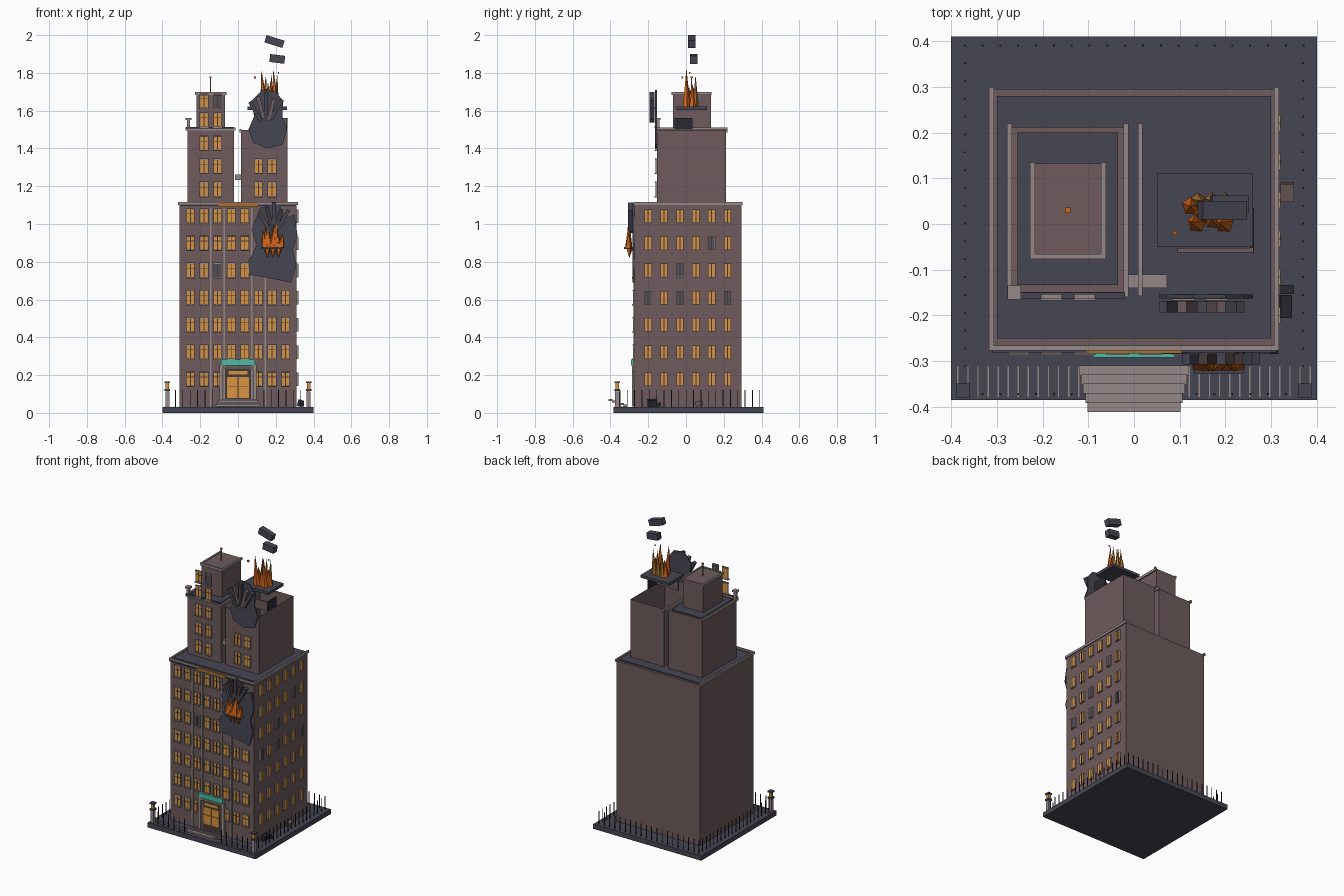
import bpy, bmesh, math, random
from mathutils import Matrix, Vector, Euler

random.seed(4)
default_cube = bpy.data.objects.get("Cube")
if default_cube:
    bpy.data.objects.remove(default_cube, do_unlink=True)


def material(name, red, green, blue):
    """Flat material from display colour values, converted to linear."""
    colour = [((c / 255 + 0.055) / 1.055) ** 2.4 for c in (red, green, blue)] + [1]
    mat = bpy.data.materials.new(name)
    mat.use_nodes = True
    mat.diffuse_color = colour
    mat.node_tree.nodes["Principled BSDF"].inputs["Base Color"].default_value = colour
    return mat


wall = material("wall brown", 110, 91, 93)
trim = material("pale stone", 150, 137, 136)
slate = material("slate", 70, 70, 83)
iron = material("dark iron", 42, 42, 50)
lit = material("lit window", 215, 148, 64)
unlit = material("unlit window", 84, 80, 90)
fire = material("fire orange", 208, 100, 25)
teal = material("teal awning", 75, 188, 163)
burnt = material("burnt brown", 70, 56, 56)
ochre = material("ochre", 165, 112, 48)


class Part:
    """Collects simple solids into one object."""

    def __init__(self, name, mat):
        self.name, self.mat, self.bm = name, mat, bmesh.new()

    def box(self, x, y, z, turn=None):
        """Box spanning three (low, high) ranges, optionally turned about its centre."""
        centre = Vector([sum(r) / 2 for r in (x, y, z)])
        size = [r[1] - r[0] for r in (x, y, z)]
        spin = Euler(turn).to_matrix().to_4x4() if turn else Matrix()
        matrix = Matrix.Translation(centre) @ spin @ Matrix.Diagonal(size + [1])
        bmesh.ops.create_cube(self.bm, size=1, matrix=matrix)
        return self

    def block(self, x, y, z, w, d, h, turn=None):
        """Box given by its centre and size."""
        return self.box((x - w / 2, x + w / 2), (y - d / 2, y + d / 2),
                        (z - h / 2, z + h / 2), turn)

    def spike(self, x, y, z, radius, height, lean=0):
        matrix = Matrix.Translation((x, y, z)) @ Euler((0, lean, lean)).to_matrix().to_4x4()
        matrix = matrix @ Matrix.Translation((0, 0, height / 2))
        bmesh.ops.create_cone(self.bm, cap_ends=True, segments=5, radius1=radius,
                              radius2=0, depth=height, matrix=matrix)

    def slab(self, outline, y, depth):
        """Upright ragged plate from an x, z outline."""
        face = self.bm.faces.new([self.bm.verts.new((x, y, z)) for x, z in outline])
        grown = bmesh.ops.extrude_face_region(self.bm, geom=[face])["geom"]
        verts = [v for v in grown if isinstance(v, bmesh.types.BMVert)]
        bmesh.ops.translate(self.bm, verts=verts, vec=(0, -depth, 0))
        bmesh.ops.recalc_face_normals(self.bm, faces=self.bm.faces[:])
        return self

    def open_top(self):
        """Removes the upward faces, leaving a roofless shell."""
        tops = [f for f in self.bm.faces if f.normal.z > .5]
        bmesh.ops.delete(self.bm, geom=tops, context="FACES")
        return self

    def done(self):
        mesh = bpy.data.meshes.new(self.name)
        self.bm.to_mesh(mesh)
        self.bm.free()
        mesh.materials.append(self.mat)
        obj = bpy.data.objects.new(self.name, mesh)
        bpy.context.collection.objects.link(obj)


# Ground slab and building masses; the right tower is a burnt-out shell
Part("ground_slab", slate).box((-.4, .4), (-.385, .41), (0, .032)).done()
Part("main_block", wall).box((-.31, .31), (-.272, .295), (.03, 1.105)).done()
Part("left_tower", wall).box((-.267, -.02), (-.153, .212), (1.1, 1.5)).done()
Part("right_tower", wall).box((.015, .262), (-.153, .212), (1.1, 1.498)).open_top().done()
Part("top_tower", wall).box((-.22, -.07), (-.07, .132), (1.49, 1.695)).done()

# Roof plates
roofs = Part("roof_plates", slate)
roofs.box((-.3, .3), (-.25, .28), (1.1, 1.112))
roofs.box((-.255, -.035), (-.133, .2), (1.49, 1.506)).done()

# Cornices along left, right and front of each mass
cornice = Part("cornices", trim)
for x0, x1, y0, y1, z in ((-.317, .317, -.277, .3, 1.1),
                          (-.278, -.012, -.16, .22, 1.494),
                          (-.227, -.061, -.077, .134, 1.684)):
    w, h = .011, .016
    cornice.box((x0, x0 + w), (y0, y1), (z, z + h))
    cornice.box((x1 - w, x1), (y0, y1), (z, z + h))
    cornice.box((x0, x1), (y0, y0 + w), (z, z + h))
cornice.box((.009, .019), (-.157, .22), (1.485, 1.502)).done()
ledge = Part("cornice_ledges", slate)
ledge.box((-.31, .31), (-.281, -.27), (1.095, 1.103))
ledge.box((-.275, -.02), (-.163, -.15), (1.502, 1.514)).done()

# Windows
glow, dim = Part("lit_panes", lit), Part("unlit_panes", unlit)
bars, stone = Part("window_bars", burnt), Part("window_frames", trim)


def pick_pane():
    return glow if random.random() < .93 else dim


def front_window(x, y, z):
    pick_pane().block(x, y - .002, z, .038, .006, .068)
    bars.block(x, y - .005, z, .004, .004, .068)
    bars.block(x, y - .005, z + .012, .038, .004, .003)
    for side in (-1, 1):
        stone.block(x + side * .021, y - .004, z, .004, .008, .07)
    stone.block(x, y - .006, z - .038, .048, .014, .007)
    stone.block(x, y - .005, z + .038, .046, .011, .006)


rows = [.178 + i * .144 for i in range(7)]
columns = [-.252 + i * .072 for i in range(8)]
for z in rows:
    for x in columns:
        at_door = z < .2 and abs(x) < .1
        in_hole = .72 < z < 1.06 and x > .09
        if not at_door and not in_hole:
            front_window(x, -.273, z)
for x in columns[1:3]:
    for z in (1.183, 1.305, 1.427, 1.55, 1.65):
        front_window(x, -.154, z)
for x in columns[5:7]:
    for z in (1.183, 1.305):
        front_window(x, -.154, z)
for z in rows:
    for i in range(6):
        y = -.2 + i * .084
        pick_pane().block(.313, y, z, .014, .032, .066)
        bars.block(.314, y, z, .014, .005, .068)
        for side in (-1, 1):
            stone.block(.312, y + side * .0175, z, .014, .003, .07)
            stone.block(.312, y, z + side * .0345, .012, .038, .003)
for part in (glow, dim, bars, stone):
    part.done()

# Thin pilasters on the front
pilasters = Part("pilasters", trim)
for x in (-.144, -.072, .072, .144):
    pilasters.block(x, -.274, .56, .008, .008, 1.05)
pilasters.done()

# Entrance: doors, surround, awning and sign band
Part("entrance_recess", burnt).block(0, -.274, .14, .15, .008, .2).done()
doors = Part("doors", lit)
for side in (-1, 1):
    doors.block(side * .03, -.278, .135, .057, .008, .112)
doors.block(0, -.278, .212, .1, .008, .018)
doors.done()
Part("door_rail", ochre).block(0, -.283, .14, .116, .003, .005).done()
surround = Part("door_surround", trim)
for side in (-1, 1):
    surround.block(side * .088, -.279, .145, .018, .014, .22)
surround.block(0, -.279, .238, .19, .014, .012).done()
Part("awning", teal).block(0, -.2825, .266, .18, .019, .032).done()
Part("sign_band", ochre).block(0, -.277, 1.1, .21, .012, .022).done()

# Steps and paving strips
steps = Part("steps", trim)
for i in range(5):
    steps.block(0, -.32 - i * .02, .04 + i * .007, .24 - i * .009, .022, .01)
steps.done()
paving = Part("paving_strips", trim)
for i in range(36):
    x = -.385 + i * .022
    if abs(x) > .12:
        paving.block(x, -.345, .033, .003, .066, .004)
paving.done()

# Iron fence
fence = Part("fence", iron)
for i in range(20):
    t = -.37 + i * .039
    fence.block(t, .39, .075, .004, .004, .09)
    if abs(t) > .12:
        fence.block(t, -.372, .075, .004, .004, .09)
    for side in (-1, 1):
        fence.block(side * .37, t + .02, .075, .004, .004, .09)
fence.done()

# Gate posts with lanterns
posts, lamps, caps = Part("gate_posts", trim), Part("lanterns", lit), Part("lantern_caps", slate)
for side in (-1, 1):
    x, y = side * .374, -.364
    posts.block(x, y, .072, .022, .022, .085)
    caps.block(x, y, .121, .03, .03, .012)
    lamps.block(x, y, .142, .018, .018, .03)
    caps.block(x, y, .162, .03, .03, .01)
for part in (posts, lamps, caps):
    part.done()

# Corner finial, bridge between towers, roof mast
finial = Part("corner_finial", trim)
finial.block(-.262, -.15, 1.53, .018, .018, .05)
finial.block(-.262, -.15, 1.556, .03, .03, .012).done()
Part("tower_bridge", trim).box((-.015, .072), (-.14, -.11), (1.232, 1.262)).done()
Part("roof_mast", trim).block(-.145, .03, 1.735, .005, .005, .08).done()
Part("mast_lamp", fire).block(-.145, .03, 1.776, .012, .012, .008).done()

# Ragged blast holes
hole = Part("upper_blast", slate)
hole.slab([(.055, 1.5), (.08, 1.43), (.155, 1.4), (.235, 1.42), (.26, 1.5), (.235, 1.57),
           (.24, 1.65), (.2, 1.7), (.13, 1.71), (.07, 1.65), (.085, 1.57)], -.154, .009).done()
hole = Part("lower_blast", slate)
hole.slab([(.06, .73), (.13, .72), (.28, .69), (.31, .78), (.29, .86), (.315, .94), (.3, 1.05),
           (.25, 1.03), (.22, 1.1), (.12, 1.09), (.07, .97), (.1, .89), (.055, .8)],
          -.273, .011).done()

# Broken beams fanning out of each hole
beam_sets = {mat.name: Part(mat.name.split()[0] + "_beams", mat) for mat in (slate, burnt, wall)}
for cx, y, z, reach, brown in ((.148, -.181, 1.615, .07, wall), (.19, -.294, 1.03, .06, burnt)):
    for i in range(5):
        lean = (i - 2) / 2
        mat = brown if i % 2 else slate
        beam_sets[mat.name].block(cx + lean * reach * .8, y, z + .012 * (i % 3) - .02 * abs(lean),
                                  .02, .026, .12, (0, lean * .5, 0))
beam_sets[slate.name].block(.185, -.308, .872, .108, .04, .01)
for part in beam_sets.values():
    part.done()

# Lifted roof slab and remaining wall corner
Part("lifted_slab", slate).box((.05, .26), (-.05, .11), (1.604, 1.622)).done()
Part("wall_remnant_front", wall).box((.095, .26), (-.062, -.052), (1.5, 1.56)).done()
Part("wall_remnant_side", iron).box((.254, .262), (-.062, .035), (1.5, 1.56)).done()

# Flames and sparks
flames, cores = Part("flames", fire), Part("flame_cores", ochre)
for i in range(8):
    x = .125 + i * .012
    tall = .2 if i in (1, 6) else random.uniform(.1, .16)
    flames.spike(x, random.uniform(0, .04), 1.62, .021, tall, random.uniform(-.1, .1))
    low = .15 if i in (3, 5) else random.uniform(.08, .13)
    flames.spike(x + .018, -.304, .875, .02, low, random.uniform(-.15, .15))
for x in (.14, .17, .2):
    cores.spike(x, .05, 1.62, .018, .17, .05)
    flames.spike(x + .015, -.3, .875, .02, -.055)
flames.block(.09, -.02, 1.775, .009, .009, .012)
flames.block(.215, .02, 1.8, .006, .006, .008)
flames.done()
cores.done()

# Flying blocks and fallen rubble
flying = Part("flying_blocks", slate)
flying.block(.193, .03, 1.966, .1, .04, .04, (0, .3, 0))
flying.block(.208, .042, 1.874, .08, .04, .042, (0, .12, 0)).done()
rubble = Part("fallen_rubble", iron)
rubble.block(.328, -.18, .052, .025, .05, .035, (0, .3, 0))
rubble.block(.335, -.143, .045, .03, .02, .02).done()
Part("fallen_brick", wall).block(.335, .07, .05, .03, .04, .025, (.2, 0, 0)).done()
